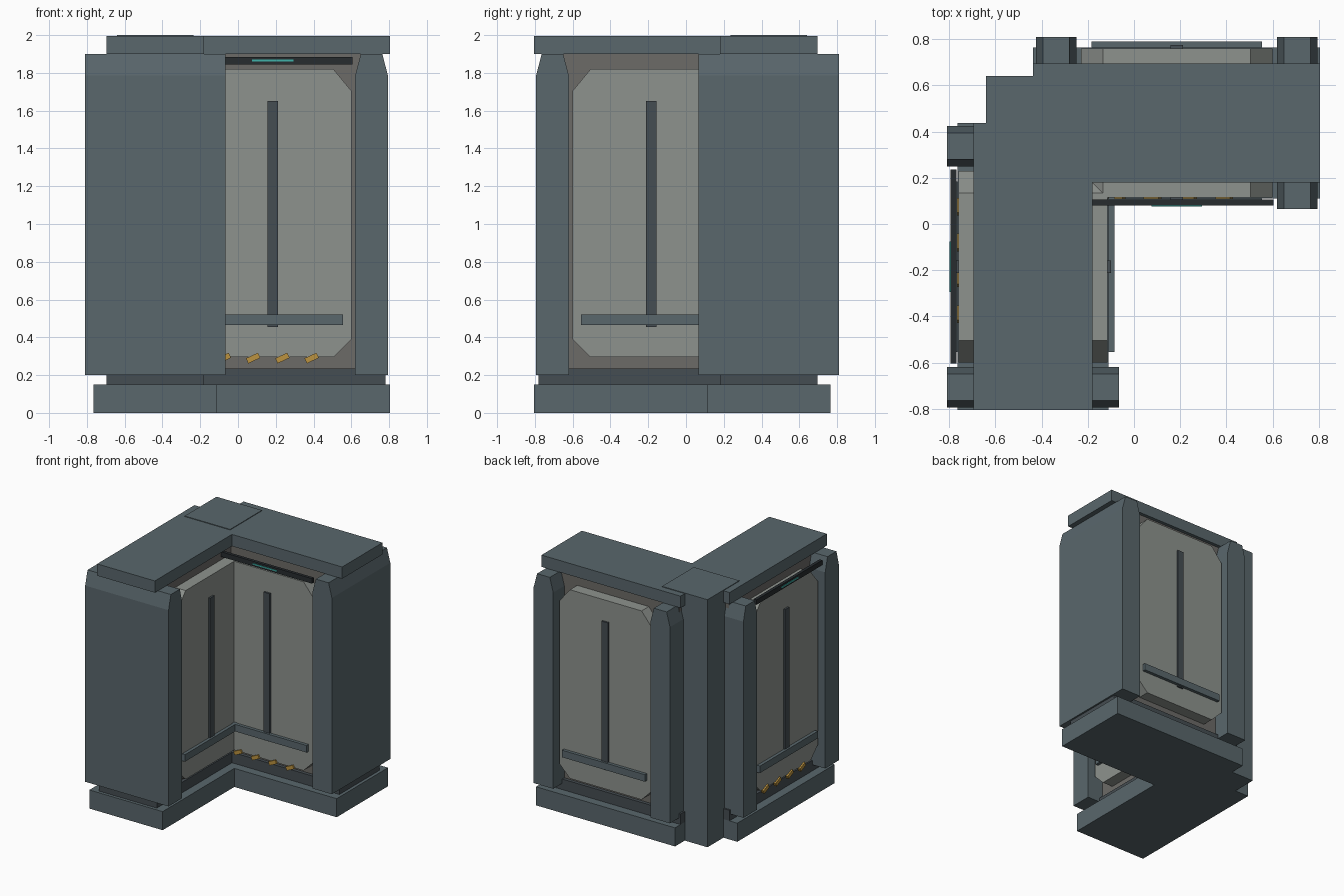
import bpy
from math import radians, pi
from mathutils import Matrix

if "Cube" in bpy.data.objects:
    bpy.data.objects.remove(bpy.data.objects["Cube"])

def material(name, r, g, b):
    m = bpy.data.materials.new(name)
    m.diffuse_color = (r, g, b, 1)
    m.use_nodes = True
    m.node_tree.nodes["Principled BSDF"].inputs["Base Color"].default_value = m.diffuse_color
    return m

SLATE = material("slate", 0.10, 0.135, 0.15)
DARK = material("dark_slate", 0.06, 0.075, 0.085)
PANEL = material("panel_grey", 0.27, 0.29, 0.27)
RECESS = material("recess_grey", 0.15, 0.145, 0.135)
BLACK = material("black", 0.02, 0.025, 0.028)
TEAL = material("teal", 0.05, 0.45, 0.40)
AMBER = material("amber", 0.50, 0.29, 0.05)

C = 0.4375   # the corner sits at (-C, C)
MID = 0.6225  # centre of a wall panel along its arm

def extrude(name, profile, v0, v1, mat, place):
    """Extrude a (u, z) outline from depth v0 to v1."""
    n = len(profile)
    verts = [(u, v, z) for v in (v0, v1) for u, z in profile]
    faces = [tuple(range(n)), tuple(range(2 * n - 1, n - 1, -1))]
    faces += [(i, i + n, (i + 1) % n + n, (i + 1) % n) for i in range(n)]
    me = bpy.data.meshes.new(name)
    me.from_pydata(verts, [], faces)
    me.transform(place)
    me.materials.append(mat)
    ob = bpy.data.objects.new(name, me)
    bpy.context.collection.objects.link(ob)
    return ob

def box(name, u0, u1, v0, v1, z0, z1, mat, place):
    return extrude(name, [(u0, z0), (u1, z0), (u1, z1), (u0, z1)], v0, v1, mat, place)

def arm(tag, place):
    # base, plinth, recessed core and top beam
    box(tag + "_base", 0, 1.2425, -0.3275, 0.3275, 0, 0.15, SLATE, place)
    box(tag + "_plinth", 0, 1.2175, -0.2575, 0.2575, 0.15, 0.235, DARK, place)
    box(tag + "_core", 0.03, 1.19, -0.23, 0.23, 0.235, 1.9, RECESS, place)
    box(tag + "_top_beam", 0, 1.2425, -0.2575, 0.2575, 1.9, 1.995, SLATE, place)

    # wall panel with cut corners
    a, b, lo, hi = MID - 0.415, MID + 0.415, 0.295, 1.82
    c, d = 0.095, 0.115
    octagon = [(a + c, lo), (b - c, lo), (b, lo + c), (b, hi - d),
               (b - c, hi), (a + c, hi), (a, hi - d), (a, lo + c)]
    extrude(tag + "_panel", octagon, -0.3225, 0.3225, PANEL, place)

    # tapered pillars at both ends
    for label, u in (("inner", MID - 0.522), ("outer", MID + 0.522)):
        outline = [(u - 0.087, 0.2), (u + 0.087, 0.2), (u + 0.087, 1.785),
                   (u + 0.057, 1.9), (u - 0.057, 1.9), (u - 0.087, 1.785)]
        extrude(f"{tag}_{label}_pillar", outline, -0.3725, 0.3725, SLATE, place)

    # rail and vertical rib on each face
    for label, s in (("front", -1), ("back", 1)):
        v = sorted((s * 0.3225, s * 0.337))
        box(f"{tag}_{label}_rib", MID - 0.028, MID + 0.028, *v, 0.455, 1.65, DARK, place)
        v = sorted((s * 0.3275, s * 0.353))
        box(f"{tag}_{label}_rail", MID - 0.37, MID + 0.37, *v, 0.465, 0.522, SLATE, place)

    # lamp strip under the beam, front only
    box(tag + "_lamp_housing", MID - 0.42, MID + 0.42, -0.357, -0.332, 1.845, 1.885, BLACK, place)
    box(tag + "_lamp", MID - 0.11, MID + 0.11, -0.362, -0.357, 1.86, 1.87, TEAL, place)

    # slanted warning marks, front only
    for i in range(4):
        spot = Matrix.Translation((C - 0.075 + i * 0.155, 0, 0.29))
        tilt = Matrix.Rotation(radians(-25), 4, 'Y')
        box(f"{tag}_warning_mark_{i + 1}", -0.035, 0.035, -0.335, -0.31,
            -0.015, 0.015, AMBER, place @ spot @ tilt)

# two identical arms meeting at the corner
corner = Matrix.Translation((-C, C, 0))
arm("right_arm", corner)
arm("front_arm", corner @ Matrix.Rotation(-pi / 2, 4, 'Z'))

# corner column and its cap
box("corner_column", -0.203, 0.203, -0.203, 0.203, 0, 1.99, SLATE, corner)
box("corner_cap", -0.203, 0.203, -0.203, 0.203, 1.99, 2.0, SLATE, corner)

# consistent outward normals
import bmesh
for ob in bpy.context.collection.objects:
    bm = bmesh.new()
    bm.from_mesh(ob.data)
    bmesh.ops.recalc_face_normals(bm, faces=bm.faces)
    bm.to_mesh(ob.data)
    bm.free()
